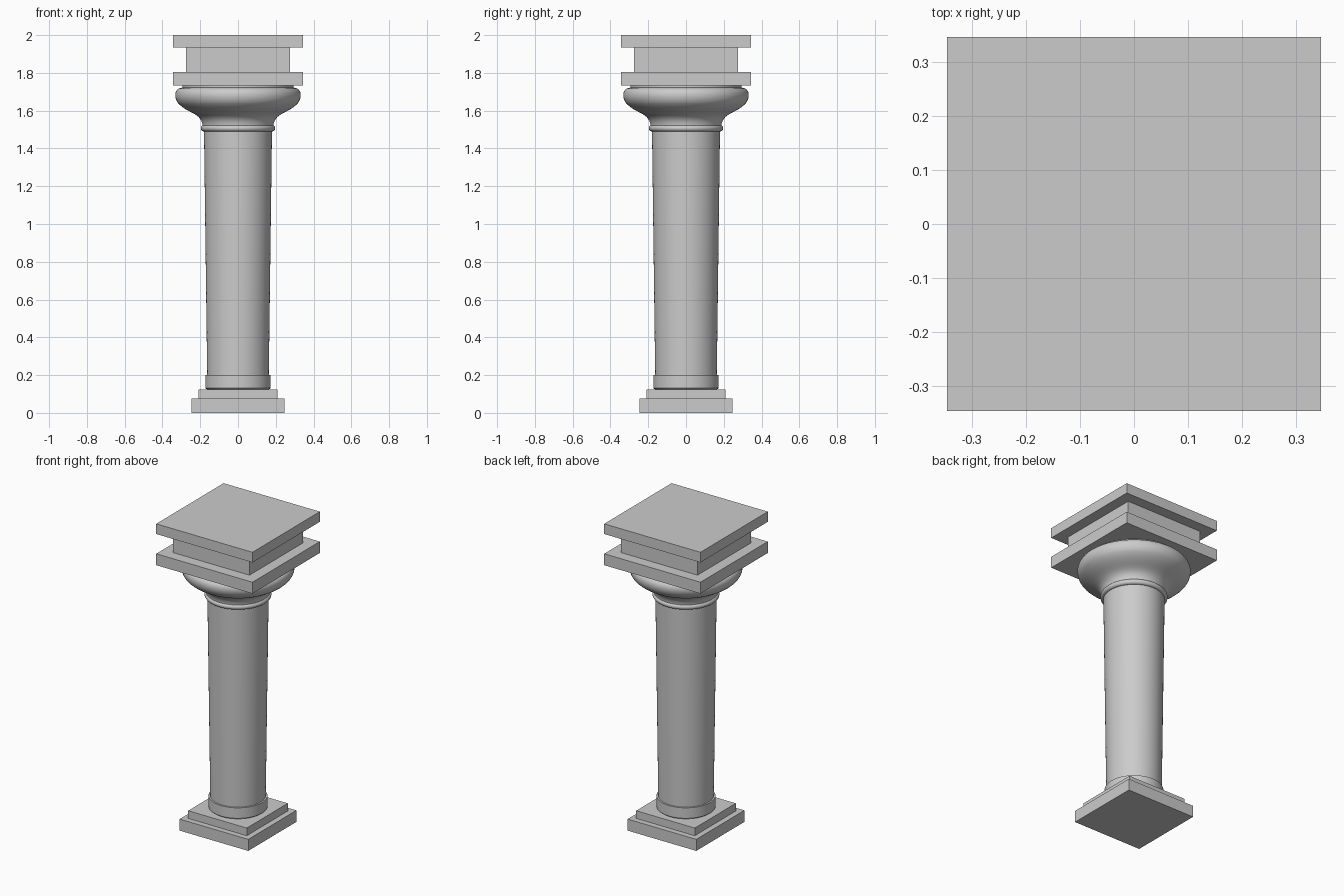
import bpy
import bmesh
import math
from mathutils import Vector
from mathutils.geometry import interpolate_bezier

cube = bpy.data.objects.get("Cube")
if cube:
    bpy.data.objects.remove(cube, do_unlink=True)

SEGMENTS = 64


def add_object(name, bm):
    mesh = bpy.data.meshes.new(name)
    bmesh.ops.recalc_face_normals(bm, faces=bm.faces)
    bm.to_mesh(mesh)
    bm.free()
    obj = bpy.data.objects.new(name, mesh)
    bpy.context.collection.objects.link(obj)
    return obj


def slab(name, half, bottom, top):
    """Square block centred on the column axis."""
    bm = bmesh.new()
    bmesh.ops.create_cube(bm, size=1)
    bmesh.ops.scale(bm, vec=(2 * half, 2 * half, top - bottom), verts=bm.verts)
    bmesh.ops.translate(bm, vec=(0, 0, (top + bottom) / 2), verts=bm.verts)
    return add_object(name, bm)


def turned(name, profile):
    """Closed solid of revolution from (radius, height) points, bottom to top."""
    bm = bmesh.new()
    points = [(0, profile[0][1]), *profile, (0, profile[-1][1])]
    verts = [bm.verts.new((r, 0, z)) for r, z in points]
    edges = [bm.edges.new(pair) for pair in zip(verts, verts[1:])]
    bmesh.ops.spin(bm, geom=verts + edges, cent=(0, 0, 0), axis=(0, 0, 1),
                   angle=math.tau, steps=SEGMENTS, use_duplicate=False)
    bmesh.ops.remove_doubles(bm, verts=bm.verts, dist=1e-5)
    obj = add_object(name, bm)
    bpy.ops.object.select_all(action="DESELECT")
    obj.select_set(True)
    bpy.context.view_layer.objects.active = obj
    bpy.ops.object.shade_smooth_by_angle(angle=math.radians(35))
    return obj


def bezier(start, handle_a, handle_b, end, count=12):
    corners = [Vector((r, z, 0)) for r, z in (start, handle_a, handle_b, end)]
    return [(p.x, p.y) for p in interpolate_bezier(*corners, count)]


# Stepped square base
slab("lower_plinth", 0.246, 0, 0.075)
slab("upper_plinth", 0.21, 0.075, 0.125)

# Round foot and shaft widening upwards
turned("shaft_foot", [(0.165, 0.125), (0.173, 0.132), (0.173, 0.2)])
turned("shaft", [(0.163, 0.19), (0.18, 1.5)])

# Rounded neck ring
ring = [(0.18 + 0.017 * math.cos(a), 1.507 + 0.017 * math.sin(a))
        for a in (math.pi * (i / 10 - 0.5) for i in range(11))]
turned("neck_ring", ring)

# Flared cushion under the top slabs
flare = bezier((0.187, 1.51), (0.187, 1.59), (0.26, 1.58), (0.315, 1.637))
lip = bezier((0.315, 1.637), (0.342, 1.668), (0.339, 1.72), (0.295, 1.722))
turned("capital_cushion", flare + lip[1:])
turned("cushion_collar", [(0.295, 1.715), (0.295, 1.735)])

# Square capital slabs with a recessed block between them
slab("lower_abacus", 0.345, 1.732, 1.806)
slab("recessed_block", 0.275, 1.806, 1.934)
slab("upper_abacus", 0.345, 1.934, 2)
